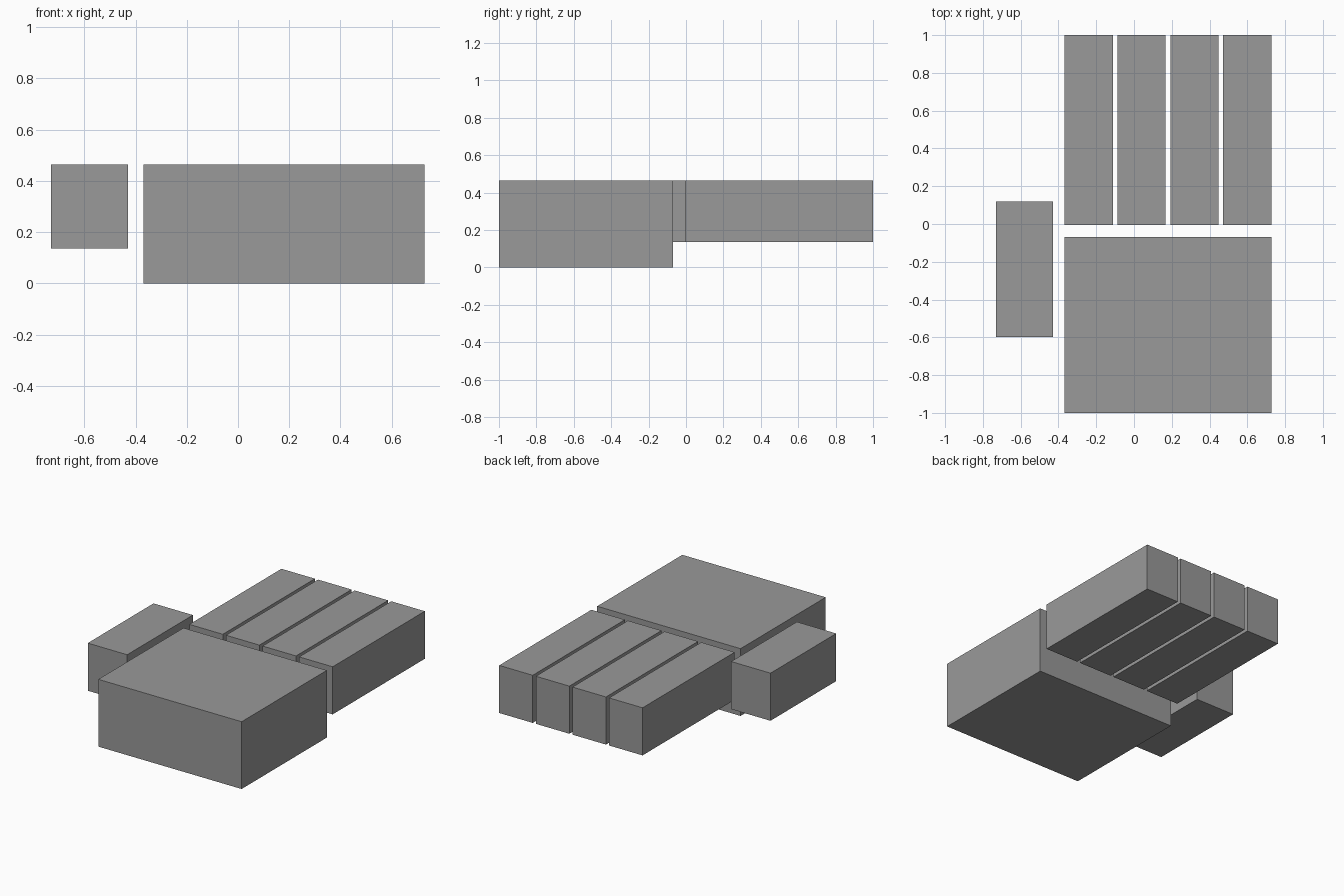
import bpy

if "Cube" in bpy.data.objects:
    bpy.data.objects.remove(bpy.data.objects["Cube"])

grey = bpy.data.materials.new("mid grey")
grey.diffuse_color = (0.32, 0.32, 0.32, 1)
grey.use_nodes = True
grey.node_tree.nodes["Principled BSDF"].inputs["Base Color"].default_value = grey.diffuse_color


def box(name, x, y, z):
    """Box spanning the given (min, max) range on each axis."""
    spans = (x, y, z)
    bpy.ops.mesh.primitive_cube_add(size=1, location=[(a + b) / 2 for a, b in spans])
    ob = bpy.context.object
    ob.name = name
    ob.scale = [b - a for a, b in spans]
    bpy.ops.object.transform_apply(location=False, rotation=False, scale=True)
    ob.data.materials.append(grey)
    return ob


TOP = 0.465
LOW = 0.136      # underside of the digits
LEFT = -0.368    # left edge of the palm
WIDTH = 0.256    # finger width
PITCH = 0.28     # finger spacing

# Palm block resting on the floor
box("palm", (LEFT, 0.728), (-1.0, -0.07), (0.0, TOP))

# Thumb beside the palm
box("thumb", (-0.73, -0.429), (-0.598, 0.12), (LOW, TOP))

# Four fingers in a row beyond the palm
for i in range(4):
    x0 = LEFT + i * PITCH
    box(f"finger_{i + 1}", (x0, x0 + WIDTH), (-0.006, 1.0), (LOW, TOP))
